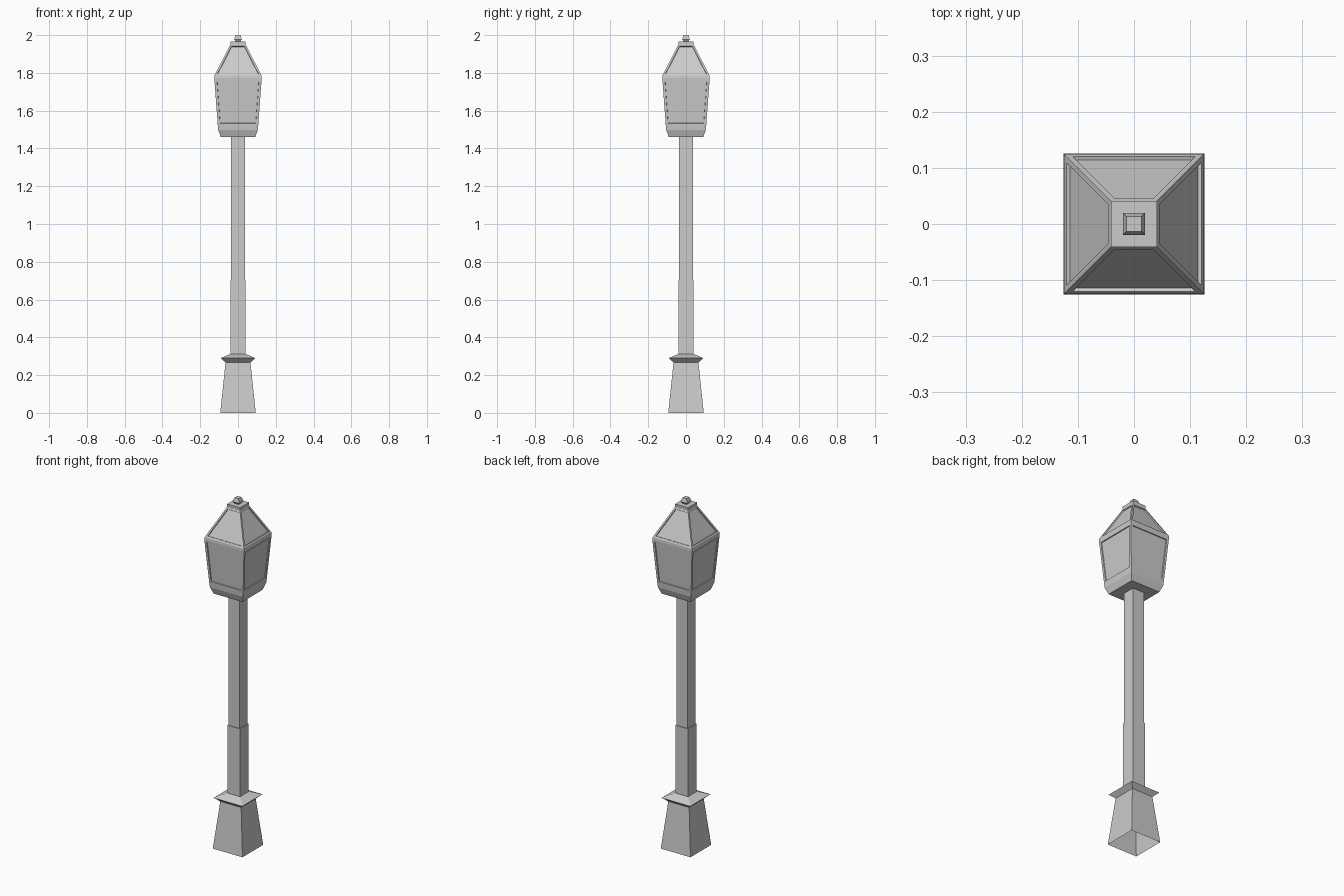
import bpy, bmesh

if "Cube" in bpy.data.objects:
    bpy.data.objects.remove(bpy.data.objects["Cube"])


def square_stack(name, rings, cap_bottom=True, cap_top=True, panels=()):
    """Loft square sections (z, half_width); panels = (band index, margin, depth)."""
    bm = bmesh.new()
    loops = [[bm.verts.new((sx * h, sy * h, z))
              for sx, sy in ((-1, -1), (1, -1), (1, 1), (-1, 1))]
             for z, h in rings]
    bands = []
    for a, b in zip(loops, loops[1:]):
        bands.append([bm.faces.new((a[i], a[(i + 1) % 4], b[(i + 1) % 4], b[i]))
                      for i in range(4)])
    if cap_bottom:
        bm.faces.new(loops[0][::-1])
    if cap_top:
        bm.faces.new(loops[-1])
    bm.normal_update()
    # Recessed panes: flat border first, then a steep step inwards
    for band, margin, depth in panels:
        bmesh.ops.inset_individual(bm, faces=bands[band], thickness=margin,
                                   use_even_offset=True)
        bmesh.ops.inset_individual(bm, faces=bands[band], thickness=0.001,
                                   depth=-depth, use_even_offset=True)
    mesh = bpy.data.meshes.new(name)
    bm.to_mesh(mesh)
    bm.free()
    obj = bpy.data.objects.new(name, mesh)
    bpy.context.collection.objects.link(obj)
    return obj


# Hollow tapered foot, open underneath, with its flared collar
square_stack("base", [(0, 0.094), (0.267, 0.066), (0.29, 0.091), (0.312, 0.041)],
             cap_bottom=False, cap_top=False)

# Post with a small step down in width
square_stack("post", [(0.31, 0.040), (0.70, 0.040), (0.70, 0.036), (1.46, 0.036)],
             cap_bottom=False, cap_top=False)

# Lantern: bevelled floor, side panes, rim and roof panes
square_stack("lantern", [(1.46, 0.091), (1.498, 0.105), (1.52, 0.107),
                         (1.772, 0.1255), (1.786, 0.1245), (1.95, 0.041)],
             panels=((2, 0.013, 0.005), (4, 0.010, 0.006)))

# Cap plate and finial
square_stack("roof_cap", [(1.948, 0.040), (1.967, 0.041)])
square_stack("finial", [(1.967, 0.013), (1.978, 0.020), (2.0, 0.013)])
